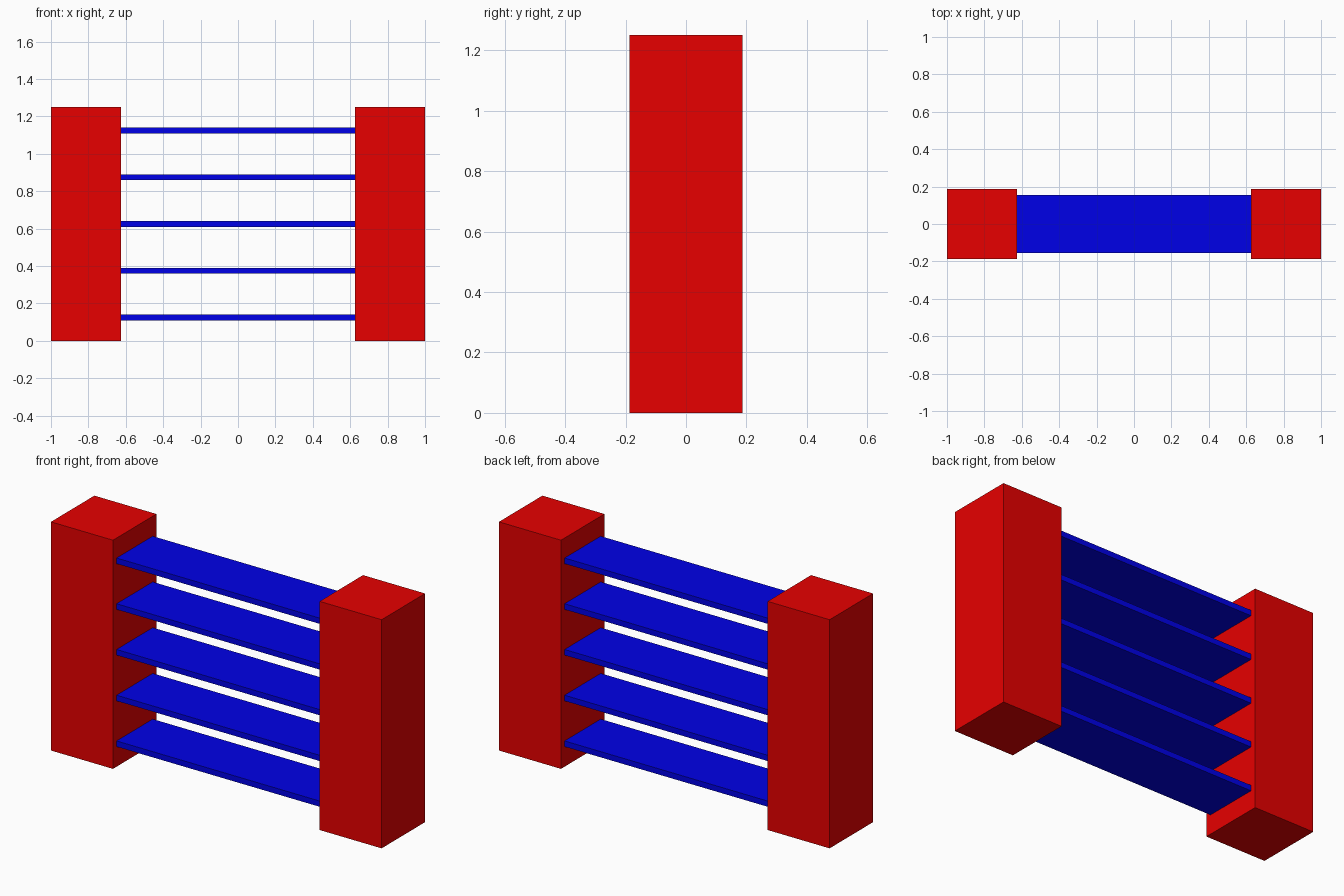
import bpy

if "Cube" in bpy.data.objects:
    bpy.data.objects.remove(bpy.data.objects["Cube"])


def material(name, color):
    mat = bpy.data.materials.new(name)
    mat.diffuse_color = color
    mat.use_nodes = True
    mat.node_tree.nodes["Principled BSDF"].inputs["Base Color"].default_value = mat.diffuse_color
    return mat


def box(name, center, size, mat):
    bpy.ops.mesh.primitive_cube_add(size=1, location=center)
    obj = bpy.context.object
    obj.name = name
    obj.scale = size
    bpy.ops.object.transform_apply(location=False, rotation=False, scale=True)
    obj.data.materials.append(mat)
    return obj


red = material("red", (0.8, 0, 0, 1))
blue = material("blue", (0, 0, 0.8, 1))

POST, HEIGHT, SPAN, SLATS = 0.375, 1.25, 1.25, 5

# End posts
for side, label in ((-1, "left"), (1, "right")):
    box(f"{label}_post", (side * (SPAN + POST) / 2, 0, HEIGHT / 2),
        (POST, POST, HEIGHT), red)

# Evenly spaced flat slats between the posts
pitch = HEIGHT / SLATS
for i in range(SLATS):
    box(f"slat_{i + 1}", (0, 0, pitch * (i + 0.5)),
        (SPAN, 0.3125, 0.03125), blue)
